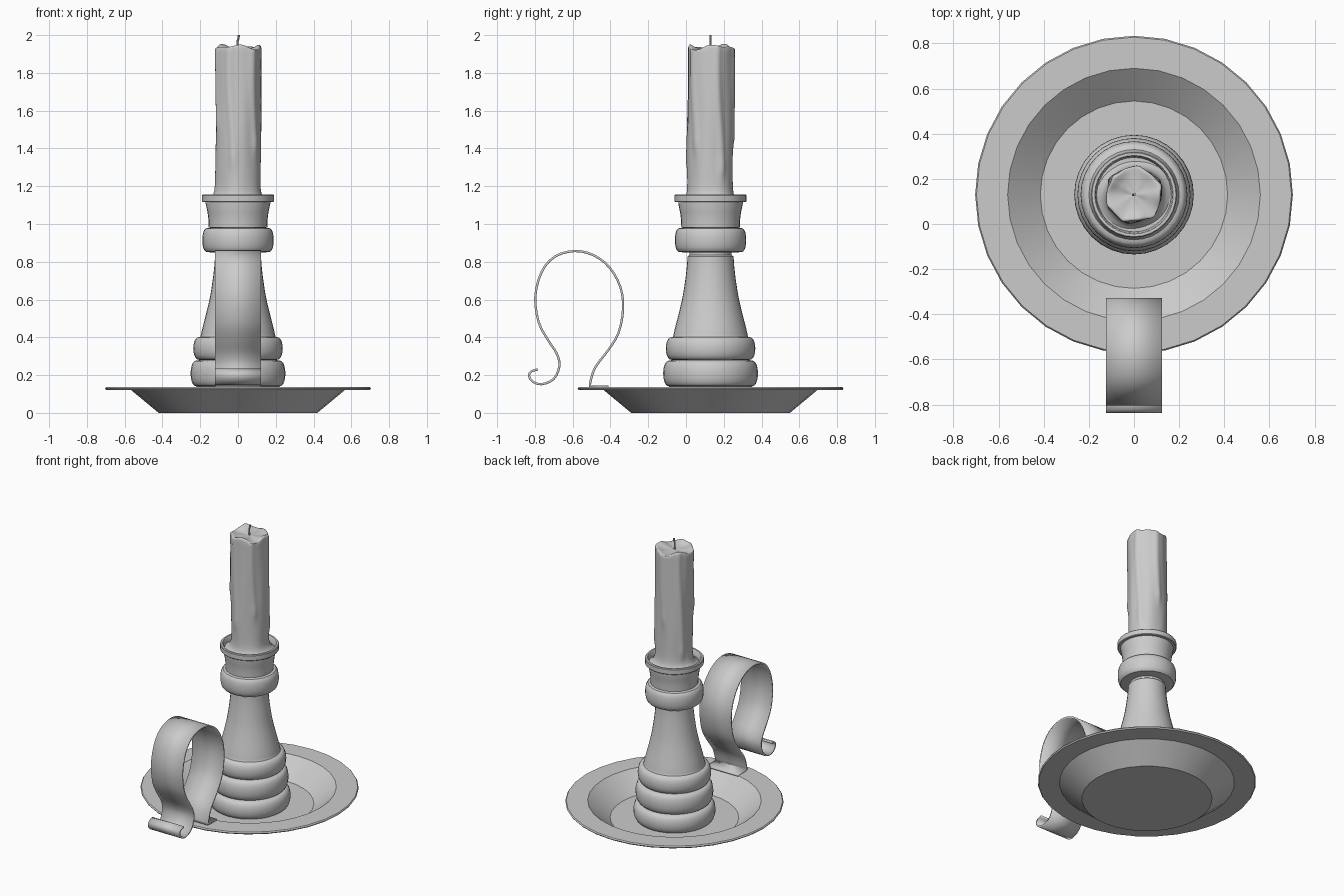
import bpy, bmesh, math
from math import sin, cos, pi, exp

if "Cube" in bpy.data.objects:
    bpy.data.objects.remove(bpy.data.objects["Cube"])

CY = 0.13   # the candlestick axis sits behind the origin


def make(name, verts, faces, angle=35):
    me = bpy.data.meshes.new(name)
    me.from_pydata(verts, [], faces)
    bm = bmesh.new()
    bm.from_mesh(me)
    bmesh.ops.remove_doubles(bm, verts=bm.verts, dist=1e-5)
    bmesh.ops.recalc_face_normals(bm, faces=bm.faces)
    bm.to_mesh(me)
    bm.free()
    ob = bpy.data.objects.new(name, me)
    bpy.context.collection.objects.link(ob)
    bpy.ops.object.select_all(action='DESELECT')
    ob.select_set(True)
    bpy.context.view_layer.objects.active = ob
    bpy.ops.object.shade_smooth_by_angle(angle=math.radians(angle))
    return ob


def rings_to_mesh(name, rings, angle=35):
    """Skin a list of equal rings and cap both ends."""
    n = len(rings[0])
    verts = [v for r in rings for v in r]
    faces = [(i*n + j, i*n + (j+1) % n, (i+1)*n + (j+1) % n, (i+1)*n + j)
             for i in range(len(rings)-1) for j in range(n)]
    faces.append(tuple(range(n))[::-1])
    faces.append(tuple(range((len(rings)-1)*n, len(rings)*n)))
    return make(name, verts, faces, angle)


def lathe(name, profile, n=32):
    return rings_to_mesh(name, [[(r*sin(2*pi*j/n), CY + r*cos(2*pi*j/n), z)
                                 for j in range(n)] for r, z in profile])


def bead(r, bulge, z0, z1, steps=10, p=0.75):
    """Rounded moulding bulging out from radius r."""
    return [(r + bulge*max(0, sin(pi*i/steps))**p,
             (z0+z1)/2 - (z1-z0)/2*cos(pi*i/steps)) for i in range(steps+1)]


def smooth_path(pts, k=3):
    """Catmull-Rom interpolation of 2D points."""
    p = [pts[0]] + pts + [pts[-1]]
    out = []
    for i in range(1, len(p)-2):
        for s in range(k):
            t = s/k
            out.append(tuple(0.5*(2*b + (c-a)*t + (2*a-5*b+4*c-d)*t*t + (3*b-a-3*c+d)*t**3)
                             for a, b, c, d in zip(p[i-1], p[i], p[i+1], p[i+2])))
    return out + [pts[-1]]


# drip plate
lathe("drip_plate", [(0.42, 0.0), (0.565, 0.12), (0.698, 0.12), (0.704, 0.128),
                     (0.698, 0.136), (0.56, 0.136), (0.415, 0.016)])

# turned stem: three base beads, then a flared column
column = smooth_path([(0.198, 0.405), (0.188, 0.45), (0.165, 0.54), (0.147, 0.62),
                      (0.133, 0.71), (0.125, 0.78), (0.122, 0.828)])
lathe("stem", bead(0.225, 0.04, 0.012, 0.138) + bead(0.215, 0.036, 0.14, 0.278)
      + bead(0.2, 0.037, 0.28, 0.402) + column + [(0.112, 0.836), (0.112, 0.86)])

# candle cup with bead, waist and rim
lathe("candle_cup", [(0.105, 0.85)] + bead(0.148, 0.041, 0.85, 0.98, p=0.5)
      + [(0.155, 0.982), (0.156, 1.02), (0.161, 1.06), (0.171, 1.108), (0.171, 1.116),
         (0.186, 1.116), (0.19, 1.12), (0.19, 1.152), (0.186, 1.157),
         (0.174, 1.157), (0.17, 1.152), (0.165, 1.115)])

# candle: wavy wax column with drips, pooled foot and a melted crater
DRIPS = [(0.4, 1.25, 0.014), (1.5, 1.42, 0.011), (2.5, 1.2, 0.013),
         (3.6, 1.5, 0.011), (4.4, 1.3, 0.012), (5.5, 1.38, 0.013)]
N = 72


def wax_radius(a, z):
    r = 0.12 + 0.002*sin(3*a + 5*z) + 0.0015*sin(5*a - 7*z)
    for da, low, h in DRIPS:
        d = (a - da - 0.1*sin(6*z) + pi) % (2*pi) - pi
        fade = 1/(1 + exp(-(z-low)*40))
        tip = 1 + 0.5*exp(-((z-low-0.04)/0.04)**2)
        r += h*0.7*fade*tip*exp(-(d/0.16)**2)
    return r + 0.036*exp(-(z-1.12)/0.022)*(1 + 0.25*sin(2*a + 1))


def lip(a):
    return 1.938 + 0.009*sin(3*a + 0.5) + 0.007*sin(5*a + 2)


def wax_ring(z, scale=1, dz=None):
    ring = []
    for j in range(N):
        a = 2*pi*j/N
        r = wax_radius(a, z)*scale
        h = z if dz is None else 1.922 + (lip(a) - 1.922)*dz
        ring.append((r*cos(a), CY + r*sin(a), h))
    return ring


levels = [1.12, 1.13, 1.14, 1.155, 1.175] + [1.2 + 0.0275*i for i in range(26)] + [1.905]
rings = [wax_ring(z) for z in levels]
rings += [wax_ring(1.92, s, d) for s, d in
          [(1, 0.4), (0.985, 0.8), (0.94, 1.0), (0.87, 0.95), (0.75, 0.6),
           (0.55, 0.3), (0.3, 0.15), (0.05, 0.2)]]
rings_to_mesh("candle", rings, 60)

# wick
rings_to_mesh("wick", [[(x + 0.006*cos(pi*j/4), CY + 0.006*sin(pi*j/4), z) for j in range(8)]
                       for x, z in [(0, 1.91), (-0.003, 1.95), (-0.002, 1.97), (0.003, 1.985), (0.004, 2.0)]])

# bent strap handle with a foot tab on the plate rim
loop = [(-0.51, 0.142), (-0.50, 0.19), (-0.475, 0.25), (-0.41, 0.335), (-0.357, 0.425),
        (-0.333, 0.55), (-0.347, 0.665), (-0.405, 0.77), (-0.49, 0.835), (-0.59, 0.857),
        (-0.695, 0.827), (-0.765, 0.745), (-0.798, 0.615), (-0.78, 0.48), (-0.73, 0.385),
        (-0.685, 0.315), (-0.67, 0.25), (-0.70, 0.18), (-0.765, 0.152), (-0.813, 0.167),
        (-0.831, 0.198), (-0.818, 0.22), (-0.785, 0.23)]
path = [(-0.41, 0.138)] + smooth_path(loop)
W = 0.123
verts = [(x, y, z) for y, z in path for x in (-W, W)]
handle = make("handle", verts, [(2*i, 2*i+1, 2*i+3, 2*i+2) for i in range(len(path)-1)], 40)
solid = handle.modifiers.new("thickness", 'SOLIDIFY')
solid.thickness = 0.012
solid.offset = 0
